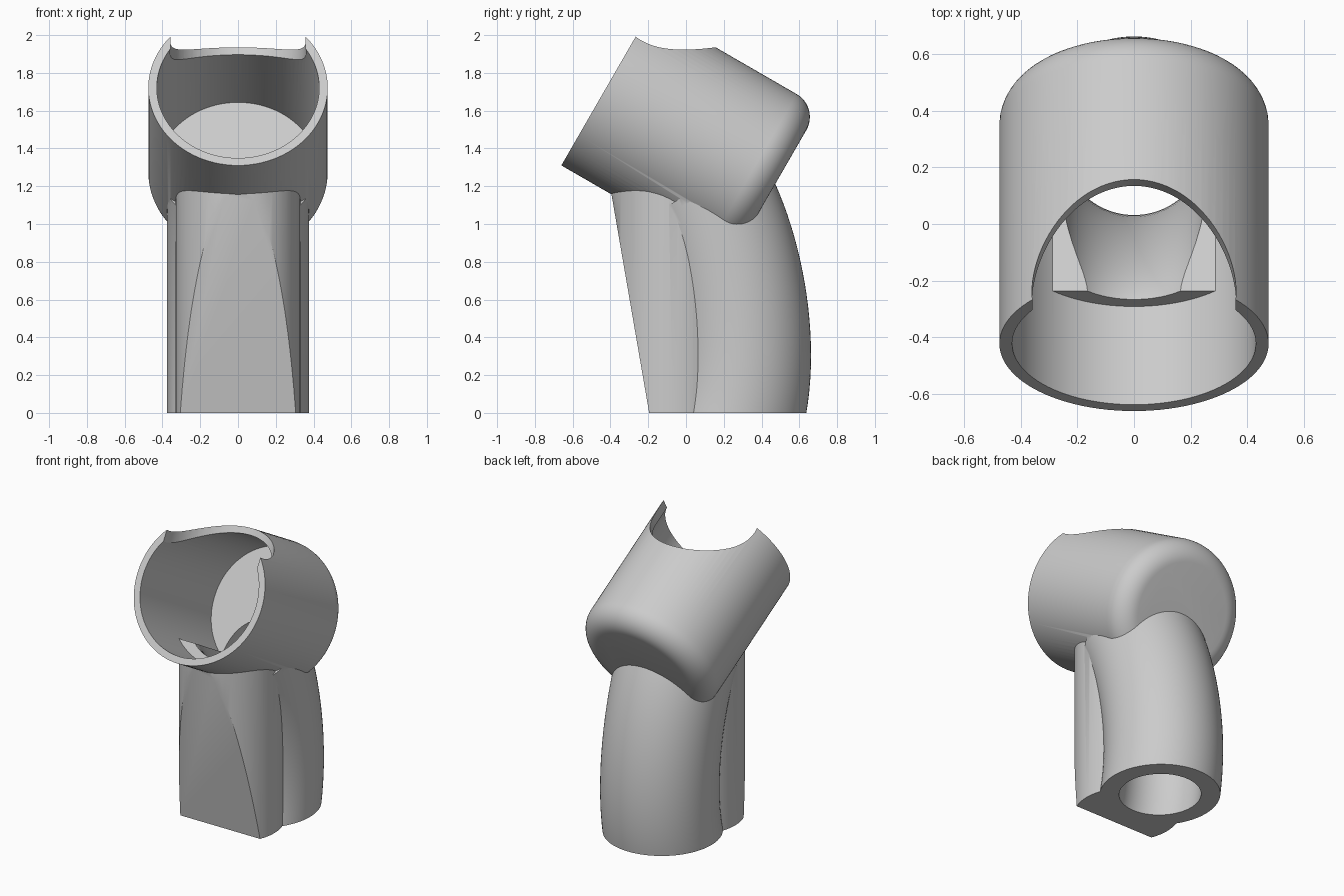
import bpy, bmesh
from math import sin, cos, pi, acos, radians
from mathutils import Vector

if "Cube" in bpy.data.objects:
    bpy.data.objects.remove(bpy.data.objects["Cube"], do_unlink=True)

N = 96
grey = bpy.data.materials.new("light grey")
grey.use_nodes = True
grey.diffuse_color = (0.6, 0.6, 0.6, 1)
grey.node_tree.nodes["Principled BSDF"].inputs["Base Color"].default_value = (0.6, 0.6, 0.6, 1)

# Tilted cup frame: t runs along the axis from the mouth, r points up across it
TILT = radians(30)
MOUTH = Vector((0, -0.4225, 1.7215))
AXIS = Vector((0, cos(TILT), -sin(TILT)))
ACROSS = Vector((0, sin(TILT), cos(TILT)))
X = Vector((1, 0, 0))
Y = Vector((0, 1, 0))
Z = Vector((0, 0, 1))


def ring(center, u, v, radius):
    return [center + (u * cos(2 * pi * i / N) + v * sin(2 * pi * i / N)) * radius for i in range(N)]


def cup_ring(t, radius):
    return ring(MOUTH + AXIS * t, X, ACROSS, radius)


def loft(name, rings, cut=None):
    """Closed solid through matching rings, optionally trimmed by a plane."""
    bm = bmesh.new()
    rows = [[bm.verts.new(p) for p in r] for r in rings]
    n = len(rows[0])
    for a, b in zip(rows, rows[1:]):
        for i in range(n):
            j = (i + 1) % n
            bm.faces.new((a[i], a[j], b[j], b[i]))
    bm.faces.new(rows[0][::-1])
    bm.faces.new(rows[-1])
    if cut:
        geom = bm.verts[:] + bm.edges[:] + bm.faces[:]
        bmesh.ops.bisect_plane(bm, geom=geom, plane_co=cut[0], plane_no=cut[1], clear_outer=True)
        bmesh.ops.holes_fill(bm, edges=[e for e in bm.edges if e.is_boundary], sides=0)
    bmesh.ops.recalc_face_normals(bm, faces=bm.faces[:])
    mesh = bpy.data.meshes.new(name)
    bm.to_mesh(mesh)
    bm.free()
    mesh.materials.append(grey)
    obj = bpy.data.objects.new(name, mesh)
    bpy.context.collection.objects.link(obj)
    return obj


def combine(target, other, operation):
    mod = target.modifiers.new(operation, "BOOLEAN")
    mod.operation, mod.solver, mod.object = operation, "EXACT", other
    bpy.context.view_layer.objects.active = target
    bpy.ops.object.modifier_apply(modifier=mod.name)
    bpy.data.objects.remove(other, do_unlink=True)


# Curved centre line of the duct
P = [Vector(p) for p in ((0, 0.255, 0), (0, 0.37, 0.5), (0, 0.16, 1.24), (0, -0.143, 1.416))]


def path(s):
    q = 1 - s
    co = P[0] * q**3 + P[1] * 3 * q * q * s + P[2] * 3 * q * s * s + P[3] * s**3
    d = (P[1] - P[0]) * q * q + (P[2] - P[1]) * 2 * q * s + (P[3] - P[2]) * s * s
    return co, d.normalized()


def duct(name, radius, end, extra, cut=None):
    steps = 24
    stations = [path(end * i / steps) for i in range(steps + 1)]
    first, last = stations[0], stations[-1]
    stations.insert(0, (first[0] - first[1] * 0.2, first[1]))
    if extra:
        stations.append((last[0] + last[1] * extra, last[1]))
    return loft(name, [ring(c, X, d.cross(X), radius) for c, d in stations], cut)


# Cup with rounded back edge
LENGTH, RADIUS, FILLET = 1.03, 0.475, 0.14
rings = [cup_ring(0, RADIUS)]
for i in range(13):
    a = pi / 2 * i / 12
    rings.append(cup_ring(LENGTH - FILLET + FILLET * sin(a), RADIUS - FILLET + FILLET * cos(a)))
body = loft("tilted_cup_and_stand", rings)

# Front column, sliced by a leaning flat face
low, high = Vector((0, -0.195, 0)), Vector((0, -0.395, 1.16))
column = loft("front_column", [ring(Vector((0, -0.07, z)), X, Y, 0.33) for z in (0, 1.35)],
              (low, X.cross(low - high)))
# Keep the rear portion whichever way the plane normal points
if min(v.co.y for v in column.data.vertices) < -0.399 and max(v.co.y for v in column.data.vertices) < 0.2:
    bpy.data.objects.remove(column, do_unlink=True)
    column = loft("front_column", [ring(Vector((0, -0.07, z)), X, Y, 0.33) for z in (0, 1.35)],
                  (low, X.cross(high - low)))
combine(body, column, "UNION")

# Rear tube, flat at the base
combine(body, duct("rear_tube", 0.375, 0.75, 0, (Vector(), -Z)), "UNION")

# Cup interior
combine(body, loft("cup_cavity", [cup_ring(-0.2, 0.43), cup_ring(0.9, 0.43)]), "DIFFERENCE")

# Raised flat ledge on the cup floor
half = acos(0.32 / 0.452)
arc = [half * (i / 20 - 1) for i in range(41)]
combine(body, loft("inner_ledge", [[MOUTH + AXIS * t + (X * sin(a) - ACROSS * cos(a)) * 0.452 for a in arc]
                                   for t in (0.4, 0.94)]), "UNION")

# Bore through the stand into the cup
combine(body, duct("bore", 0.255, 1, 0.25), "DIFFERENCE")

# Round notch in the top of the mouth
center = MOUTH + AXIS * 0.035
combine(body, loft("mouth_notch", [ring(center + ACROSS * r, X, AXIS, 0.36) for r in (0.1, 0.8)]), "DIFFERENCE")

bpy.ops.object.select_all(action="DESELECT")
body.select_set(True)
bpy.context.view_layer.objects.active = body
bpy.ops.object.shade_smooth_by_angle(angle=radians(30))
